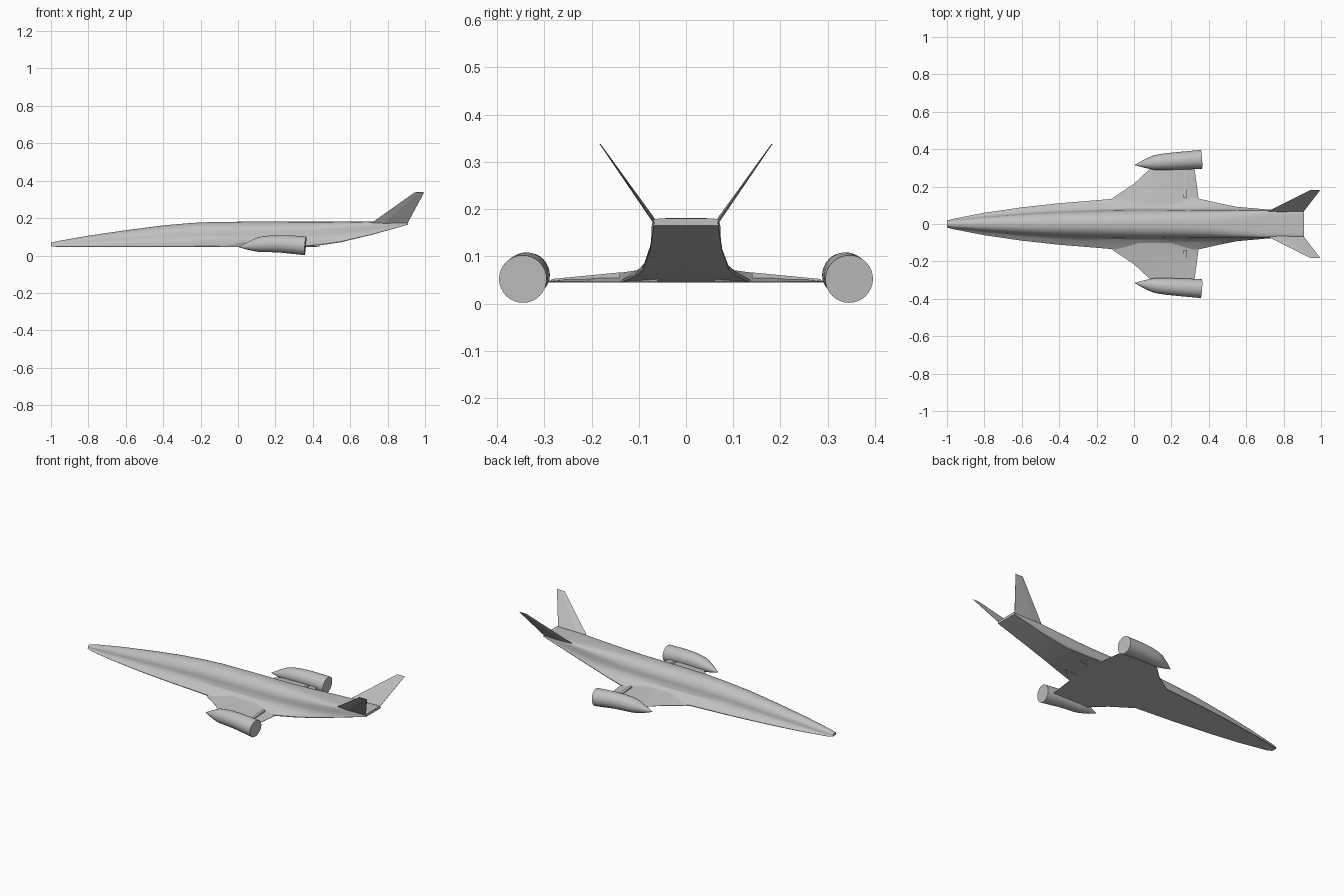
import bpy, bmesh, math
from mathutils import Vector

if "Cube" in bpy.data.objects:
    bpy.data.objects.remove(bpy.data.objects["Cube"])

# One plain grey for the whole craft
grey = bpy.data.materials.new("hull grey")
grey.use_nodes = True
COLOUR = (0.53, 0.53, 0.53, 1)
grey.diffuse_color = COLOUR
grey.node_tree.nodes["Principled BSDF"].inputs["Base Color"].default_value = COLOUR


def loft(name, rings, angle=30, smooth=True):
    """Skin a list of closed rings and cap both ends."""
    bm = bmesh.new()
    rows = [[bm.verts.new(p) for p in ring] for ring in rings]
    n = len(rows[0])
    for a, b in zip(rows, rows[1:]):
        for i in range(n):
            j = (i + 1) % n
            bm.faces.new((a[i], a[j], b[j], b[i]))
    bm.faces.new(rows[0])
    bm.faces.new(rows[-1])
    bmesh.ops.remove_doubles(bm, verts=bm.verts, dist=1e-5)
    bmesh.ops.recalc_face_normals(bm, faces=bm.faces)
    mesh = bpy.data.meshes.new(name)
    bm.to_mesh(mesh)
    bm.free()
    mesh.materials.append(grey)
    obj = bpy.data.objects.new(name, mesh)
    bpy.context.collection.objects.link(obj)
    if smooth:
        bpy.ops.object.select_all(action="DESELECT")
        bpy.context.view_layer.objects.active = obj
        obj.select_set(True)
        bpy.ops.object.shade_smooth_by_angle(angle=math.radians(angle))
    return obj


def pair(name, rings, **options):
    """Loft a part on both sides of the centre line."""
    for side, y in (("left", 1), ("right", -1)):
        loft(f"{side}_{name}", [[(p[0], p[1] * y, p[2]) for p in r] for r in rings], **options)


# Fuselage stations: x, top, bottom, body half width, chine half width, squareness
STATIONS = [
    (-1.0, .068, .05, .014, .018, 2), (-.97, .076, .046, .02, .027, 2),
    (-.8, .106, .045, .037, .06, 2), (-.6, .135, .045, .053, .089, 2),
    (-.4, .161, .045, .064, .111, 2), (-.25, .174, .045, .069, .123, 2),
    (-.12, .18, .045, .073, .134, 2.1), (.1, .181, .045, .075, .138, 2.2),
    (.34, .181, .045, .075, .137, 2.4), (.45, .181, .056, .075, .112, 2.8),
    (.55, .181, .071, .074, .092, 3.5), (.72, .181, .112, .073, .077, 6),
    (.91, .18, .165, .068, .069, 9),
]


def hull_ring(x, top, bottom, w, chine, power):
    height = top - bottom
    shoulder = bottom + height * .45
    half = []
    for k in range(11):
        t = math.radians(9 * k)
        half.append((w * math.sin(t) ** (2 / power),
                     shoulder + (top - shoulder) * max(0, math.cos(t)) ** (2 / power)))
    half += [(w + (chine - w) * .13, bottom + height * .3),
             (w + (chine - w) * .42, bottom + height * .19),
             (chine, bottom + height * .035), (chine - .001, bottom)]
    return [(x, y, z) for y, z in half] + [(x, -y, z) for y, z in reversed(half[1:])]


loft("fuselage", [hull_ring(*s) for s in STATIONS], angle=28)

# Flat-bottomed wings: y, leading x, trailing x, top z
WING = [(.06, -.2, .44, .08), (.1, -.16, .39, .071), (.135, -.12, .345, .066),
        (.215, 0, .335, .056), (.285, .075, .325, .049), (.31, .1, .322, .048)]


def wing_ring(y, lead, trail, top):
    c = trail - lead
    return [(lead, y, .045), (lead, y, .0465), (lead + c * .35, y, top),
            (lead + c * .65, y, top), (trail, y, .047), (trail, y, .045)]


pair("wing", [wing_ring(*s) for s in WING], angle=20)

# Narrow raised strip across each wing
pair("wing_strip", [[(x, y, z) for x, z in ((.264, .046), (.264, top), (.28, top), (.28, .046))]
                    for y, top in ((.14, .066), (.285, .052))], smooth=False)

# Drooping engine nacelles: centre x, y, z and radius
NACELLE = [(.004, .315, .045, .0005), (.05, .321, .05, .02), (.1, .327, .057, .037),
           (.13, .33, .06, .042), (.18, .334, .0625, .045), (.24, .338, .0615, .047),
           (.3, .3415, .057, .049), (.36, .3455, .052, .0505)]
nacelle_rings = []
for i, (x, y, z, r) in enumerate(NACELLE):
    before, after = NACELLE[max(i - 1, 0)], NACELLE[min(i + 1, len(NACELLE) - 1)]
    axis = (Vector(after[:3]) - Vector(before[:3])).normalized()
    across = Vector((0, 0, 1)).cross(axis).normalized()
    up = axis.cross(across)
    nacelle_rings.append([Vector((x, y, z)) + r * (across * math.cos(a) + up * math.sin(a))
                          for a in (math.tau * k / 32 for k in range(32))])
pair("nacelle", nacelle_rings, angle=40)

# Canted tail fins: y, z, leading x, trailing x, half thickness
FINS = [(.064, .17, .71, .906, .004), (.071, .18, .722, .91, .004), (.182, .338, .945, .996, .001)]


def fin_ring(y, z, lead, trail, t):
    c = trail - lead
    dy, dz = t * .82, -t * .57
    return [(lead, y, z), (lead + c * .35, y + dy, z + dz), (trail, y + dy * .3, z + dz * .3),
            (trail, y - dy * .3, z - dz * .3), (lead + c * .35, y - dy, z - dz)]


pair("tail_fin", [fin_ring(*s) for s in FINS], smooth=False)
